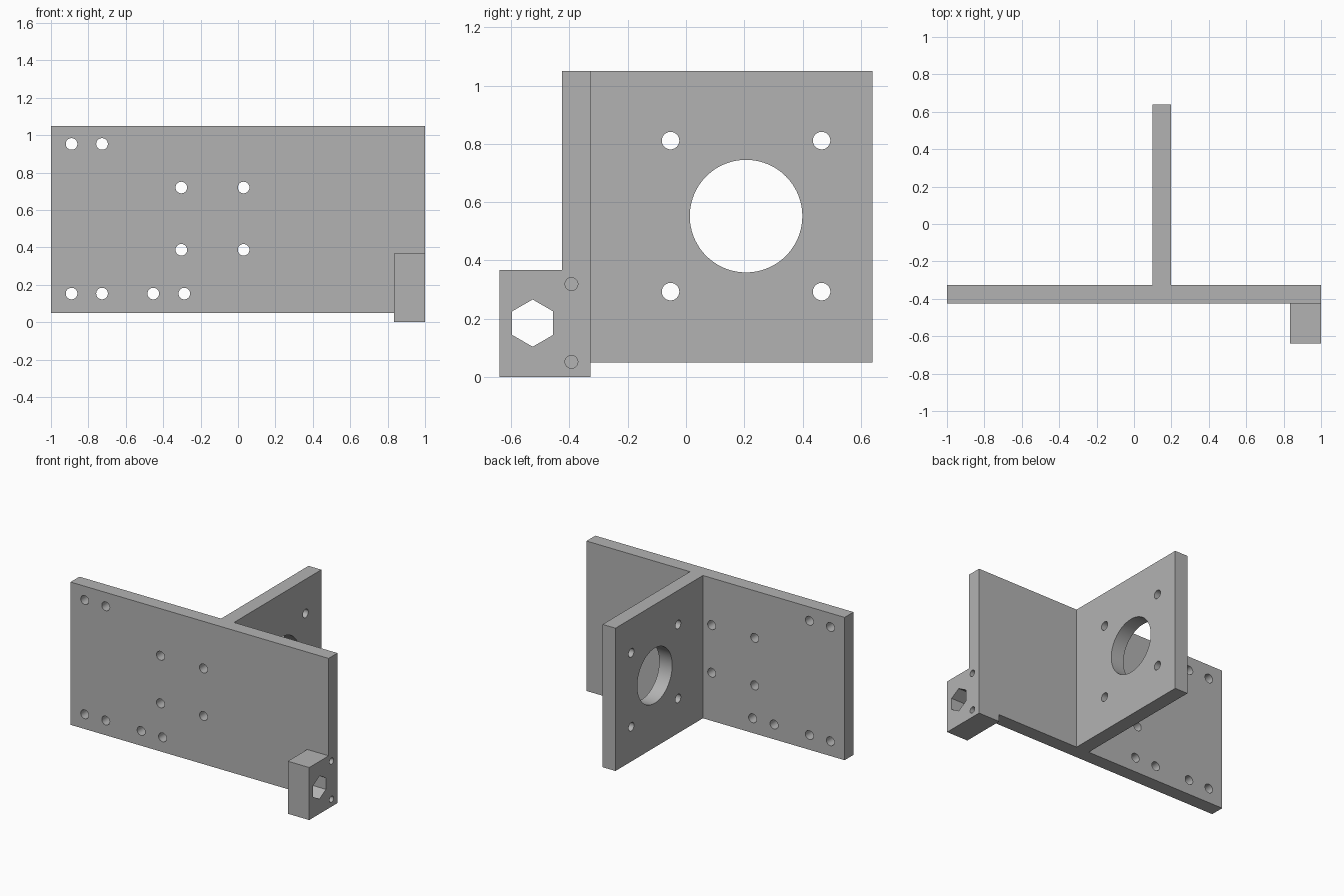
import bpy, bmesh, math
from mathutils import Matrix, Vector

cube = bpy.data.objects.get("Cube")
if cube:
    bpy.data.objects.remove(cube, do_unlink=True)

grey = bpy.data.materials.new("plain grey")
grey.use_nodes = True
grey.diffuse_color = (0.45, 0.45, 0.45, 1)
grey.node_tree.nodes["Principled BSDF"].inputs["Base Color"].default_value = grey.diffuse_color


def add_object(name, bm):
    mesh = bpy.data.meshes.new(name)
    bm.to_mesh(mesh)
    bm.free()
    mesh.materials.append(grey)
    obj = bpy.data.objects.new(name, mesh)
    bpy.context.collection.objects.link(obj)
    return obj


def box(name, low, high):
    low, high = Vector(low), Vector(high)
    bm = bmesh.new()
    place = Matrix.Translation((low + high) / 2) @ Matrix.Diagonal((*(high - low), 1))
    bmesh.ops.create_cube(bm, size=1, matrix=place)
    return add_object(name, bm)


def drill(bm, centre, axis, radius, depth, sides=48):
    """Add a prism along x or y; its corners start at the top."""
    if axis == "X":
        turn = Matrix.Rotation(math.pi / 2, 4, "Y")
    else:
        turn = Matrix.Rotation(math.pi / 2, 4, "X")
    made = bmesh.ops.create_cone(bm, cap_ends=True, segments=sides, radius1=radius,
                                 radius2=radius, depth=depth)
    if sides == 6:
        # point the corners of the nut pocket up and down
        xs = [v.co.x for v in made["verts"]]
        if max(xs) < radius * 0.95:
            bmesh.ops.rotate(bm, verts=made["verts"], cent=(0, 0, 0),
                             matrix=Matrix.Rotation(math.pi / 6, 3, "Z"))
    bmesh.ops.transform(bm, verts=made["verts"], matrix=Matrix.Translation(centre) @ turn)


def boolean(target, other, operation):
    other.hide_render = True
    mod = target.modifiers.new(operation.lower(), "BOOLEAN")
    mod.object, mod.operation, mod.solver = other, operation, "EXACT"
    bpy.context.view_layer.objects.active = target
    bpy.ops.object.modifier_apply(modifier=mod.name)
    bpy.data.objects.remove(other, do_unlink=True)


# Main plate with upright rib behind and corner block in front
bracket = box("mounting_bracket", (-1, -0.425, 0.05), (1, -0.327, 1.05))
boolean(bracket, box("rib", (0.098, -0.376, 0.05), (0.198, 0.64, 1.05)), "UNION")
boolean(bracket, box("corner_block", (0.834, -0.64, 0), (1, -0.327, 0.368)), "UNION")

holes = bmesh.new()

# Plate screw holes
for xs, zs in (((-0.89, -0.727), (0.153, 0.953)),
               ((-0.303, 0.03), (0.387, 0.72)),
               ((-0.453, -0.287), (0.153,))):
    for x in xs:
        for z in zs:
            drill(holes, (x, -0.376, z), "Y", 0.031, 0.3)

# Rib: large bore and four screw holes around it
drill(holes, (0.148, 0.206, 0.552), "X", 0.193, 0.3, 96)
for sy in (-1, 1):
    for sz in (-1, 1):
        drill(holes, (0.148, 0.206 + sy * 0.259, 0.552 + sz * 0.259), "X", 0.03, 0.3)

# Block: hexagonal passage and two blind holes
drill(holes, (0.917, -0.526, 0.185), "X", 0.081, 0.4, 6)
for z in (0.052, 0.319):
    drill(holes, (1, -0.393, z), "X", 0.022, 0.26, 32)

boolean(bracket, add_object("hole_cutter", holes), "DIFFERENCE")

bpy.ops.object.select_all(action="DESELECT")
bracket.select_set(True)
bpy.context.view_layer.objects.active = bracket
bpy.ops.object.shade_smooth_by_angle(angle=math.radians(30))
